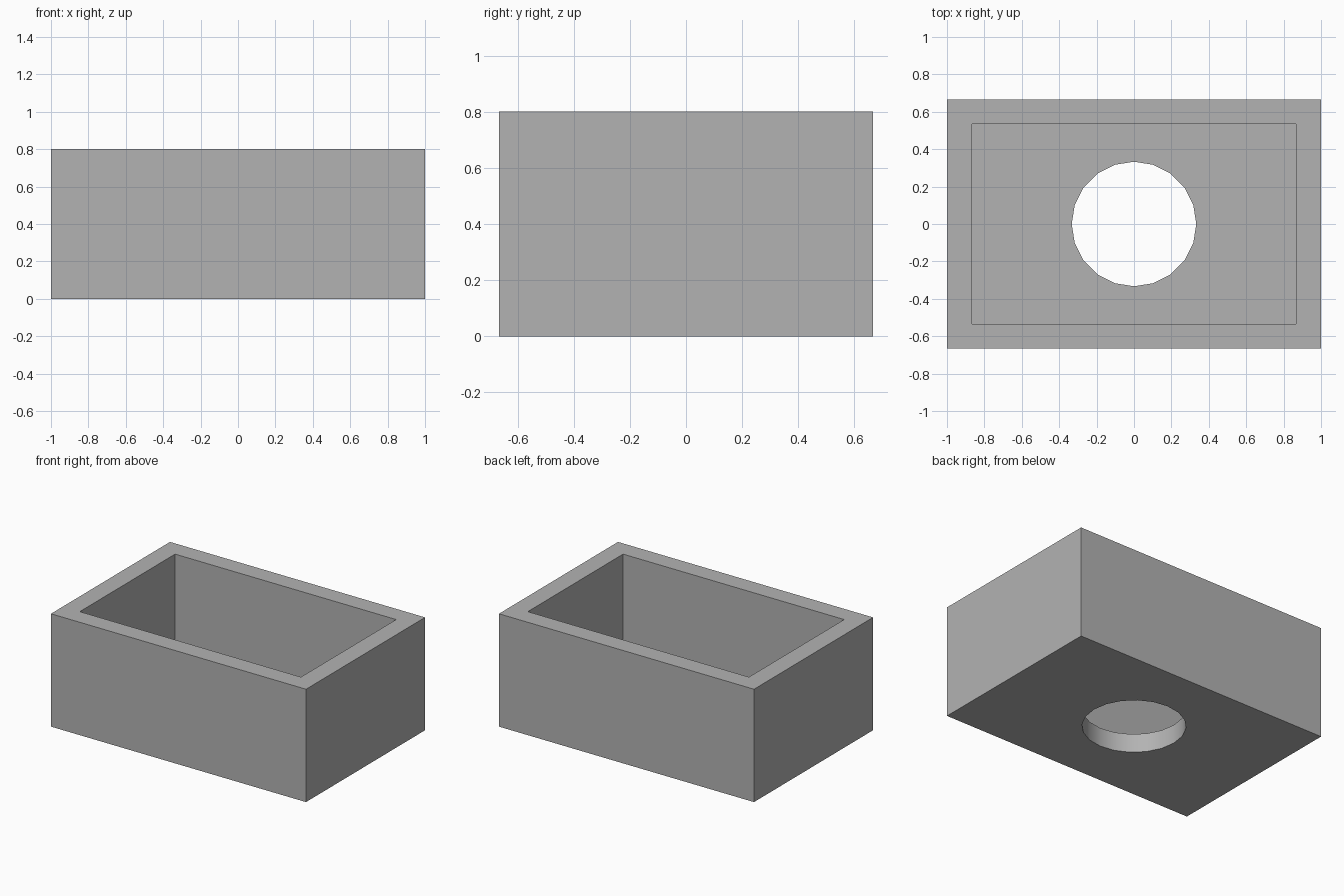
import bpy
import math

cube = bpy.data.objects.get("Cube")
if cube:
    bpy.data.objects.remove(cube, do_unlink=True)

LENGTH, DEPTH, HEIGHT = 2.0, 1.333, 0.8
WALL = 0.133
HOLE_RADIUS = 0.333

grey = bpy.data.materials.new("plain_grey")
grey.use_nodes = True
colour = (0.45, 0.45, 0.45, 1)
grey.diffuse_color = colour
grey.node_tree.nodes["Principled BSDF"].inputs["Base Color"].default_value = colour


def box(name, size, base):
    """Box centred in x and y, standing on the height base."""
    bpy.ops.mesh.primitive_cube_add(size=1, location=(0, 0, base + size[2] / 2))
    obj = bpy.context.object
    obj.name = name
    obj.scale = size
    bpy.ops.object.transform_apply(location=True, scale=True)
    obj.data.materials.append(grey)
    return obj


def cut(target, cutter):
    """Subtract the cutter from the target and discard it."""
    mod = target.modifiers.new("cut", 'BOOLEAN')
    mod.operation = 'DIFFERENCE'
    mod.solver = 'EXACT'
    mod.object = cutter
    bpy.context.view_layer.objects.active = target
    bpy.ops.object.modifier_apply(modifier=mod.name)
    bpy.data.objects.remove(cutter, do_unlink=True)


# Open box with even walls and floor
planter = box("planter_box", (LENGTH, DEPTH, HEIGHT), 0)
cut(planter, box("cavity_cutter", (LENGTH - 2 * WALL, DEPTH - 2 * WALL, HEIGHT), WALL))

# Round drain hole through the floor
bpy.ops.mesh.primitive_cylinder_add(vertices=20, radius=HOLE_RADIUS, depth=WALL * 3,
                                    rotation=(0, 0, math.pi / 2))
hole = bpy.context.object
hole.name = "hole_cutter"
hole.data.materials.append(grey)
cut(planter, hole)

# Smooth hole wall, sharp box edges
bpy.ops.object.select_all(action='DESELECT')
planter.select_set(True)
bpy.context.view_layer.objects.active = planter
bpy.ops.object.shade_smooth_by_angle(angle=math.radians(30))
